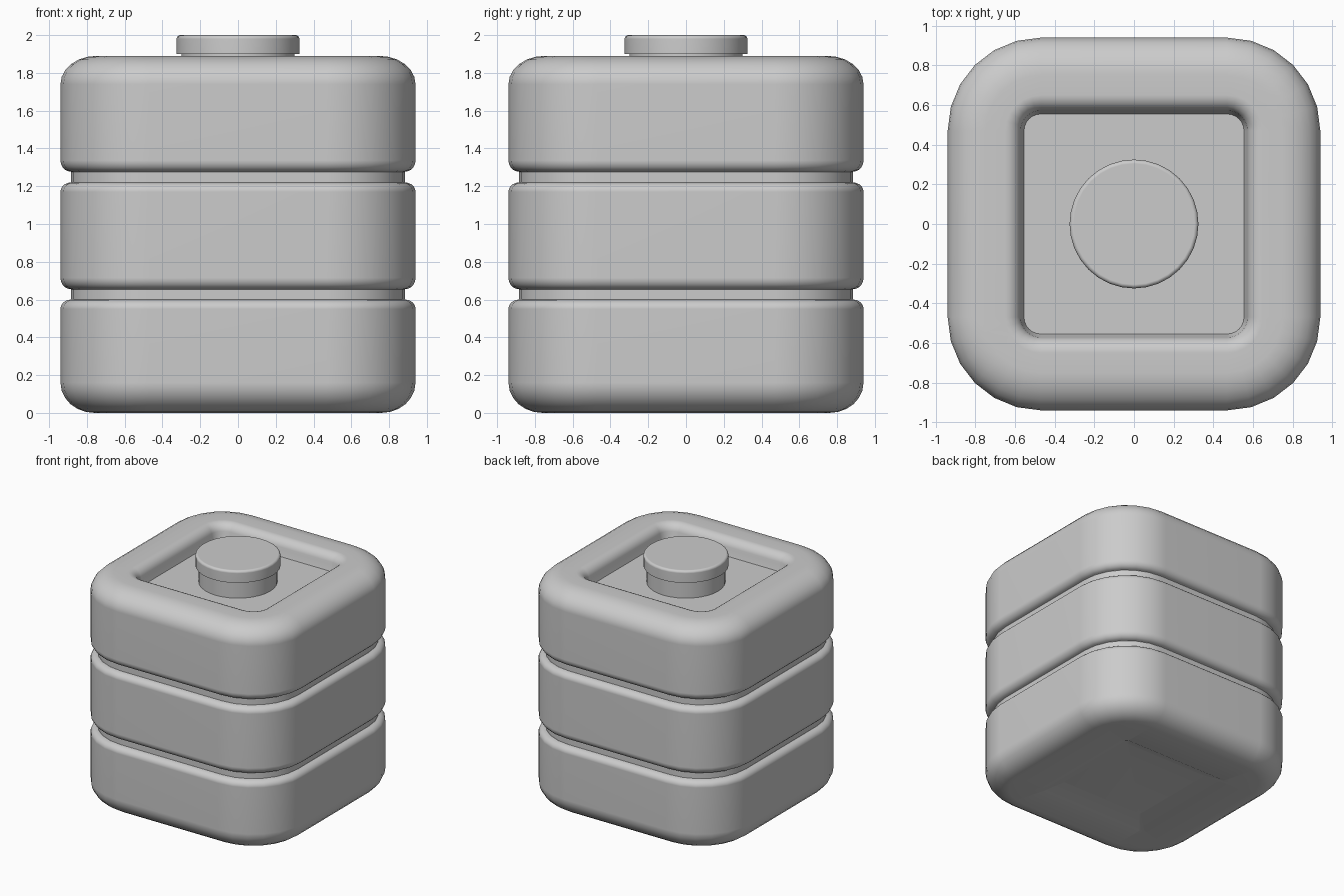
import bpy, bmesh, math

if "Cube" in bpy.data.objects:
    bpy.data.objects.remove(bpy.data.objects["Cube"])


def arc(cx, cz, rx, rz, a0, a1, n=6):
    """Elliptical arc of (half width, height) profile points, angles in degrees."""
    pts = []
    for i in range(n + 1):
        a = math.radians(a0 + (a1 - a0) * i / n)
        pts.append((cx + rx * math.cos(a), cz + rz * math.sin(a)))
    return pts


def rounded_square(half, z):
    """Square ring whose corner radius shrinks as the outline moves inward."""
    r = max(half - 0.47, 0.004)
    c = half - r
    ring = []
    for q, (sx, sy) in enumerate([(1, 1), (-1, 1), (-1, -1), (1, -1)]):
        for i in range(7):
            a = math.radians(90 * q + 15 * i)
            ring.append((sx * c + r * math.cos(a), sy * c + r * math.sin(a), z))
    return ring


def circle(r, z, n=32):
    return [(r * math.cos(2 * math.pi * i / n), r * math.sin(2 * math.pi * i / n), z)
            for i in range(n)]


def loft(name, profile, ring_fn):
    """Skin stacked rings along a profile and close both ends."""
    bm = bmesh.new()
    rings = [[bm.verts.new(p) for p in ring_fn(w, z)] for w, z in profile]
    for a, b in zip(rings, rings[1:]):
        n = len(a)
        for i in range(n):
            j = (i + 1) % n
            bm.faces.new((a[i], a[j], b[j], b[i]))
    bm.faces.new(rings[0][::-1])
    bm.faces.new(rings[-1])
    bmesh.ops.recalc_face_normals(bm, faces=bm.faces)
    mesh = bpy.data.meshes.new(name)
    bm.to_mesh(mesh)
    bm.free()
    obj = bpy.data.objects.new(name, mesh)
    bpy.context.collection.objects.link(obj)
    bpy.ops.object.select_all(action='DESELECT')
    obj.select_set(True)
    bpy.context.view_layer.objects.active = obj
    bpy.ops.object.shade_smooth_by_angle(angle=math.radians(35))
    wn = obj.modifiers.new("Weighted Normals", 'WEIGHTED_NORMAL')
    wn.keep_sharp = True
    return obj


W = 0.94
# Sunken base panel and rounded bottom edge
profile = [(0.38, 0.06), (0.50, 0.0)]
profile += arc(W - 0.18, 0.16, 0.18, 0.16, -90, 0)
# Two grooves separating the three sections
for lo, hi in [(0.60, 0.655), (1.22, 1.277)]:
    profile += arc(W - 0.055, lo - 0.05, 0.055, 0.05, 0, 90, 5)
    profile += [(W - 0.056, lo + 0.001), (W - 0.056, hi - 0.001)]
    profile += arc(W - 0.055, hi + 0.06, 0.055, 0.06, -90, 0, 5)
# Rounded shoulder, rim and sunken lid floor
profile += arc(W - 0.19, 1.74, 0.19, 0.15, 0, 90)
profile += arc(0.65, 1.81, 0.08, 0.08, 90, 180)
profile += [(0.555, 1.76)]
loft("body", profile, rounded_square)

# Neck and screw cap
loft("neck", [(0.30, 1.75), (0.30, 1.91)], circle)
loft("cap", [(0.325, 1.90)] + arc(0.305, 1.98, 0.02, 0.02, 0, 90, 4), circle)
